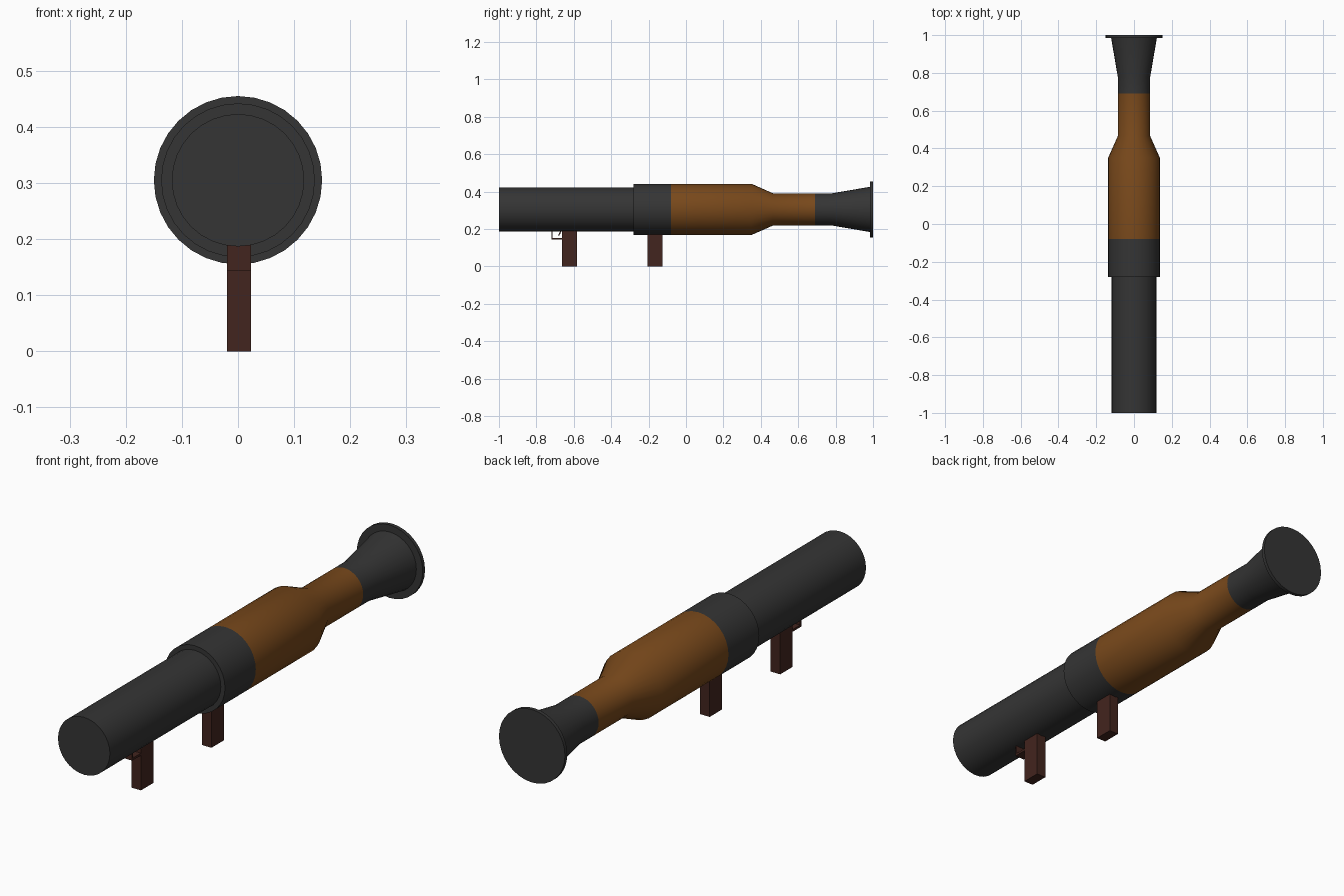
import bpy, bmesh, math

if "Cube" in bpy.data.objects:
    bpy.data.objects.remove(bpy.data.objects["Cube"])

AXIS_Z = 0.305
SIDES = 32


def material(name, rgb):
    m = bpy.data.materials.new(name)
    m.diffuse_color = (*rgb, 1)
    m.use_nodes = True
    m.node_tree.nodes["Principled BSDF"].inputs["Base Color"].default_value = m.diffuse_color
    return m


DARK = material("dark_metal", (0.035, 0.035, 0.035))
WOOD = material("brown_wood", (0.19, 0.066, 0.011))
GRIP = material("dark_red_wood", (0.055, 0.018, 0.013))


def finish(name, bm, mat, smooth=False):
    bmesh.ops.recalc_face_normals(bm, faces=bm.faces[:])
    me = bpy.data.meshes.new(name)
    bm.to_mesh(me)
    bm.free()
    ob = bpy.data.objects.new(name, me)
    bpy.context.collection.objects.link(ob)
    me.materials.append(mat)
    if smooth:
        bpy.ops.object.select_all(action='DESELECT')
        ob.select_set(True)
        bpy.context.view_layer.objects.active = ob
        bpy.ops.object.shade_smooth_by_angle(angle=math.radians(25))
    return ob


def turned(name, profile, mat, caps=(True, True)):
    """Round part along y from (y, radius) pairs."""
    bm = bmesh.new()
    rings = []
    for y, r in profile:
        rings.append([bm.verts.new((r * math.sin(a), y, AXIS_Z + r * math.cos(a)))
                      for a in (2 * math.pi * i / SIDES for i in range(SIDES))])
    for p, q in zip(rings, rings[1:]):
        for i in range(SIDES):
            j = (i + 1) % SIDES
            bm.faces.new((p[i], p[j], q[j], q[i]))
    for ring, cap in ((rings[0], caps[0]), (rings[-1], caps[1])):
        if cap:
            bm.faces.new(ring)
    return finish(name, bm, mat, True)


def extruded(name, outline, x0, x1, mat):
    """Flat part: (y, z) outline extruded across x."""
    bm = bmesh.new()
    face = bm.faces.new([bm.verts.new((x0, y, z)) for y, z in outline])
    ext = bmesh.ops.extrude_face_region(bm, geom=[face])
    for v in ext["geom"]:
        if isinstance(v, bmesh.types.BMVert):
            v.co.x = x1
    return finish(name, bm, mat)


# Tube, front to back
turned("front_tube", [(-1, 0.118), (-0.28, 0.118)], DARK, (True, False))
turned("collar", [(-0.28, 0.118), (-0.28, 0.137), (-0.08, 0.137)], DARK, (False, False))
turned("wood_heat_shield",
       [(-0.08, 0.137), (0.35, 0.137), (0.465, 0.086), (0.69, 0.086)], WOOD, (False, False))
turned("rear_flare", [(0.69, 0.086), (0.78, 0.086), (0.985, 0.121)], DARK, (False, False))
turned("rear_flange", [(0.985, 0.15), (1.0, 0.15)], DARK)

# Grips
for name, y, top in (("trigger_grip", -0.663, 0.195), ("support_grip", -0.205, 0.18)):
    extruded(name, [(y, 0), (y + 0.08, 0), (y + 0.08, top), (y, top)], -0.02, 0.023, GRIP)

# Trigger guard and trigger
extruded("trigger_guard",
         [(-0.663, 0.144), (-0.72, 0.144), (-0.72, 0.19), (-0.713, 0.19),
          (-0.713, 0.153), (-0.663, 0.153)], -0.02, 0.023, GRIP)
extruded("trigger",
         [(-0.672, 0.192), (-0.678, 0.178), (-0.684, 0.166), (-0.678, 0.164),
          (-0.671, 0.177), (-0.665, 0.192)], -0.006, 0.009, GRIP)
